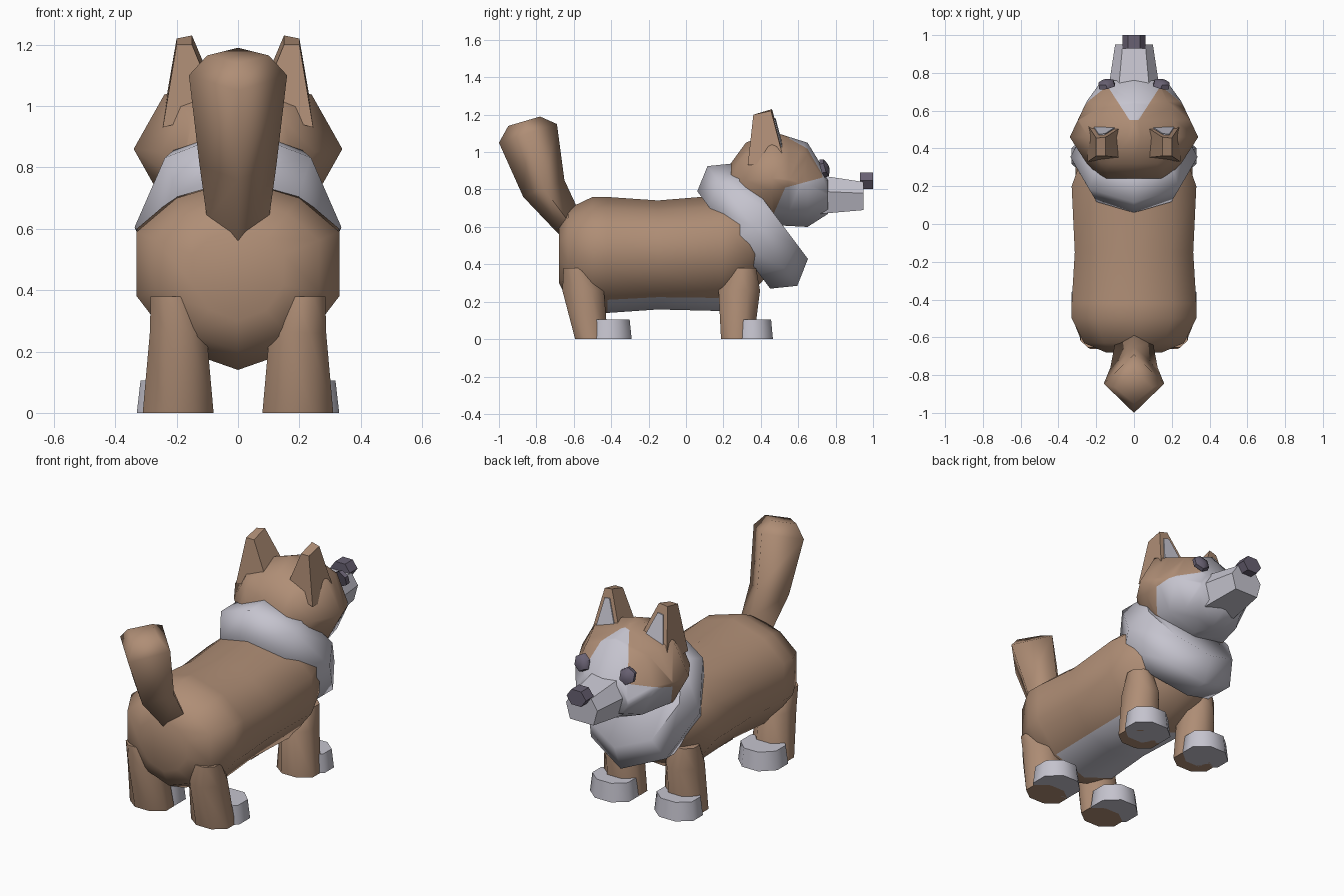
import bpy, bmesh
from math import sin, cos, pi
from mathutils import Vector as V

if "Cube" in bpy.data.objects:
    bpy.data.objects.remove(bpy.data.objects["Cube"])


def material(name, rgb):
    m = bpy.data.materials.new(name)
    m.use_nodes = True
    m.diffuse_color = (*rgb, 1)
    node = next(n for n in m.node_tree.nodes if n.type == 'BSDF_PRINCIPLED')
    node.inputs["Base Color"].default_value = (*rgb, 1)
    node.inputs["Roughness"].default_value = 0.9
    return m


BROWN = material("brown fur", (0.43, 0.27, 0.18))
WHITE = material("pale fur", (0.56, 0.55, 0.62))
DARK = material("dark nose", (0.14, 0.12, 0.17))


def ring(centre, a, b, n=8, phase=0.0):
    """Polygon around centre; a and b are the two half-axis vectors."""
    c, a, b = V(centre), V(a), V(b)
    return [c + a * sin(phase + 2 * pi * i / n) + b * cos(phase + 2 * pi * i / n) for i in range(n)]


def loft(name, rings, mats, cuts=(), rule=None, angle=0.9):
    """Skin a row of rings, cut it along planes, colour it by rule."""
    bm = bmesh.new()
    rows = [[bm.verts.new(p) for p in r] for r in rings]
    for r, s in zip(rows, rows[1:]):
        for i in range(len(r)):
            j = (i + 1) % len(r)
            bm.faces.new((r[i], r[j], s[j], s[i]))
    bm.faces.new(rows[0])
    bm.faces.new(rows[-1])
    for co, no in cuts:
        geom = bm.verts[:] + bm.edges[:] + bm.faces[:]
        bmesh.ops.bisect_plane(bm, geom=geom, plane_co=co, plane_no=no)
    bmesh.ops.recalc_face_normals(bm, faces=bm.faces[:])
    if rule:
        for f in bm.faces:
            f.material_index = int(rule(f.calc_center_median()))
    me = bpy.data.meshes.new(name)
    bm.to_mesh(me)
    bm.free()
    ob = bpy.data.objects.new(name, me)
    bpy.context.collection.objects.link(ob)
    for m in mats:
        me.materials.append(m)
    bpy.ops.object.select_all(action='DESELECT')
    ob.select_set(True)
    bpy.context.view_layer.objects.active = ob
    bpy.ops.object.shade_smooth_by_angle(angle=angle)
    return ob


# Body: ten-sided barrel with a pale belly
half = [(0, .76), (.2, .70), (.33, .59), (.33, .38), (.2, .21), (0, .14)]
section = half + [(-x, z) for x, z in half[-2:0:-1]]


def body_ring(y, sx, sz, mid):
    return [V((x * sx, y, mid + (z - .45) * sz)) for x, z in section]


loft("body", [body_ring(*r) for r in (
    (-.68, .45, .48, .45), (-.63, .8, .8, .45), (-.5, 1, 1, .45), (-.42, 1, 1, .45),
    (-.15, .95, .94, .45), (.2, 1, 1, .46), (.34, .85, .85, .5), (.44, .6, .6, .53))],
    [BROWN, WHITE], rule=lambda c: c.z < .22 and c.y > -.42, angle=1.1)

# Collar of fur: tilted octagonal band
loft("neck_ruff", [ring((0, y, z), (w, 0, 0), (0, -.6 * h, .8 * h)) for y, z, w, h in (
    (.255, .53, .28, .325), (.355, .605, .337, .4), (.46, .685, .28, .32))], [WHITE], angle=1.1)


# Head with pale cheeks and forehead blaze
def on_cheek(c):
    return c.z - .81 < .27 * (c.y - .53) and c.y - .46 > .44 * (c.z - .65)


def on_blaze(c):
    return c.y > .55 and abs(c.x) < .03 + .65 * (c.y - .56)


loft("head", [ring((0, y, z), (w, 0, 0), (0, 0, h)) for y, z, w, h in (
    (.24, .84, .17, .1), (.32, .85, .25, .2), (.46, .86, .34, .25),
    (.65, .825, .25, .225), (.76, .77, .17, .1))],
    [BROWN, WHITE],
    cuts=[((0, .53, .81), (0, -.27, 1)), ((0, .46, .65), (0, 1, -.44)), ((0, .55, 0), (0, 1, 0)),
          ((.03, .56, 0), (1, -.65, 0)), ((-.03, .56, 0), (-1, -.65, 0))],
    rule=lambda c: on_cheek(c) or on_blaze(c), angle=1.1)

# Muzzle and nose
loft("muzzle", [[V((x * w, y, z)) for x, z in (
    (.6, top), (1, mid), (.75, low), (-.75, low), (-1, mid), (-.6, top))]
    for y, w, top, mid, low in ((.72, .135, .875, .79, .67), (.95, .1, .84, .78, .69))],
    [WHITE], angle=.5)
loft("nose", [ring((0, y, .847), (.062, 0, 0), (0, 0, .05), 6, pi / 6)
              for y in (.93, 1.0)], [DARK], angle=.5)

# Tail: four-sided, widening to a blunt tip
loft("tail", [ring((0, (yo + yi) / 2, (zo + zi) / 2), (w, 0, 0), (0, (yo - yi) / 2, (zo - zi) / 2), 4)
              for yo, zo, yi, zi, w in (
    (-.67, .55, -.58, .7, .1), (-.87, .76, -.65, .85, .125),
    (-1, 1.05, -.69, 1.15, .16), (-.95, 1.14, -.78, 1.19, .1))], [BROWN], angle=1.6)

for side, s in (("left", 1), ("right", -1)):
    # Eyes: shallow tilted discs
    loft(side + "_eye", [ring((s * (.142 + d * .3), .728 + d, .912 + d * .2), (r, -.2 * s * r, 0), (0, -.3 * r, r), 6)
                         for d, r in ((0, .048), (.022, .045), (.034, .02))], [DARK])

    # Ears: truncated pyramids with a pale inner plate
    front = [V((s * x, y, z)) for x, y, z in ((.04, .53, .97), (.25, .53, .93), (.2, .455, 1.22), (.15, .46, 1.23))]
    back = [V((s * x, y, z)) for x, y, z in ((.06, .35, .98), (.245, .33, .93), (.2, .36, 1.2), (.15, .36, 1.2))]
    loft(side + "_ear", [back, front], [BROWN], angle=.5)
    mid = sum(front, V()) / 4 + V((0, .004, 0))
    inner = [mid + (p - mid) * .66 for p in front]
    loft(side + "_inner_ear", [inner, [p + V((0, .006, 0)) for p in inner]], [WHITE], angle=.5)

    # Legs and paws
    for end, foot, knee, top, paw, depth in (("hind", -.505, -.55, -.59, -.41, .12),
                                              ("front", .275, .285, .31, .36, .105)):
        loft(f"{end}_{side}_leg", [ring((s * x, y, z), (rx, 0, 0), (0, ry, 0), 8, pi / 8) for x, y, z, rx, ry in (
            (.195, foot, 0, .125, .095), (.195, knee, .26, .1, .12), (.215, top, .38, .075, .07))], [BROWN])
        loft(f"{end}_{side}_paw", [ring((s * .205, paw, z), (r, 0, 0), (0, depth * k, 0), 8, pi / 8) for z, r, k in (
            (0, .135, 1.08), (.105, .122, .98))], [WHITE])
